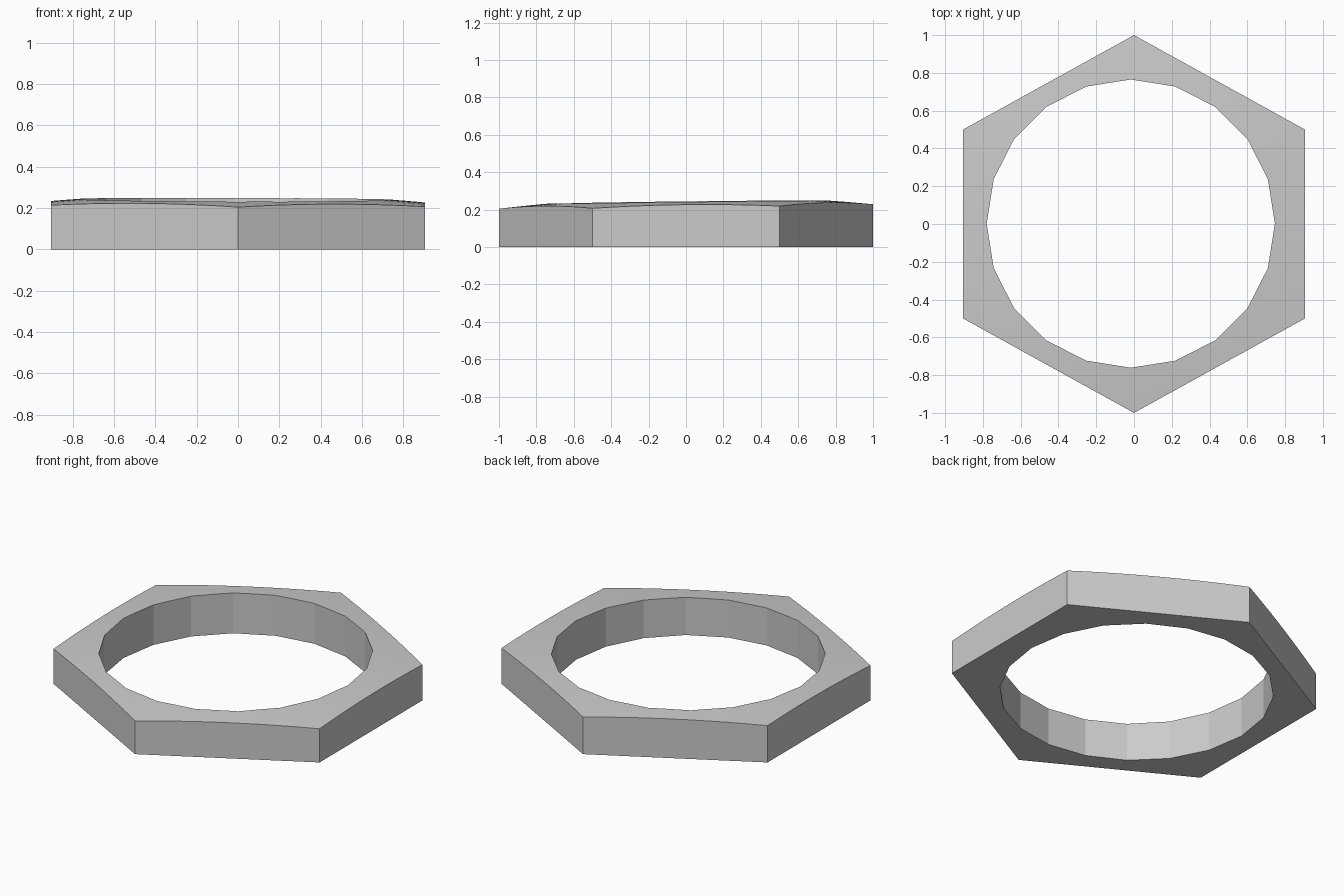
import bpy
import bmesh
from math import cos, sin, pi
from mathutils import Vector

cube = bpy.data.objects.get("Cube")
if cube:
    bpy.data.objects.remove(cube, do_unlink=True)

SAMPLES = 60     # divisible by both the outer and inner side counts
RINGS = 4        # radial steps across the domed top
STRETCH = 0.905 / cos(pi / 6)


def polygon_point(sides, radius, t):
    """Point at fraction t along the outline of a regular polygon."""
    side = int(t * sides + 1e-6)
    a, b = [pi / 2 + 2 * pi * i / sides for i in (side, side + 1)]
    p = Vector((cos(a), sin(a))) * radius
    q = Vector((cos(b), sin(b))) * radius
    return p.lerp(q, t * sides - side)


def top_height(p):
    """Shallow dome with a slight tilt."""
    r2 = (p.x / STRETCH) ** 2 + p.y ** 2
    return 0.2705 - 0.054 * r2 + 0.012 * p.y - 0.004 * p.x


# Outer hexagon and the slightly off-centre twenty-sided hole
outer, inner = [], []
for i in range(SAMPLES):
    p = polygon_point(6, 1.0, i / SAMPLES)
    outer.append(Vector((p.x * STRETCH, p.y)))
    inner.append(polygon_point(20, 0.763, i / SAMPLES) + Vector((-0.017, 0.002)))

# Cross-section loops: bottom outside, across the top, bottom inside
bm = bmesh.new()
loops = [[bm.verts.new((p.x, p.y, 0)) for p in outer]]
for k in range(RINGS + 1):
    pts = [a.lerp(b, k / RINGS) for a, b in zip(outer, inner)]
    loops.append([bm.verts.new((p.x, p.y, top_height(p))) for p in pts])
loops.append([bm.verts.new((p.x, p.y, 0)) for p in inner])

# Skin neighbouring loops, closing the flat underside with the last pair
for a, b in zip(loops, loops[1:] + loops[:1]):
    for i in range(SAMPLES):
        j = (i + 1) % SAMPLES
        bm.faces.new((a[i], a[j], b[j], b[i]))
bmesh.ops.recalc_face_normals(bm, faces=bm.faces)

mesh = bpy.data.meshes.new("hex_ring")
bm.to_mesh(mesh)
bm.free()
ring = bpy.data.objects.new("hex_ring", mesh)
bpy.context.collection.objects.link(ring)

# Plain grey metal
grey = bpy.data.materials.new("grey")
grey.use_nodes = True
colour = (0.6, 0.6, 0.6, 1)
grey.diffuse_color = colour
grey.node_tree.nodes["Principled BSDF"].inputs["Base Color"].default_value = colour
mesh.materials.append(grey)

# Smooth dome, flat wall facets
bpy.ops.object.select_all(action="DESELECT")
ring.select_set(True)
bpy.context.view_layer.objects.active = ring
bpy.ops.object.shade_smooth_by_angle(angle=0.17)
